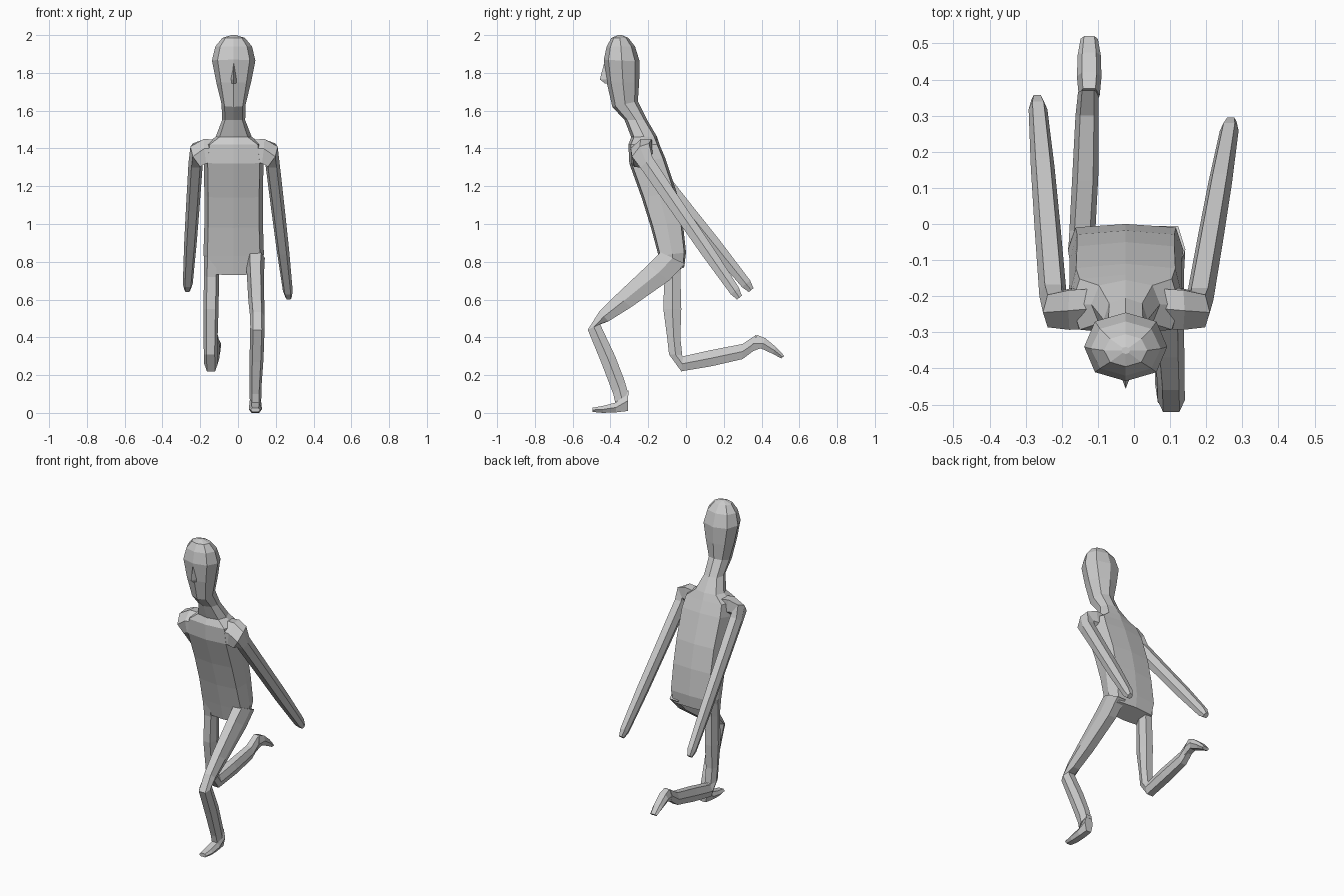
import bpy, bmesh
from mathutils import Vector as V

HEX = [(1, -.6), (1, .6), (0, 1), (-1, .6), (-1, -.6), (0, -1)]


def octagon(k):
    return [(1, 0), (k, k), (0, 1), (-k, k), (-1, 0), (-k, -k), (0, -1), (k, -k)]


def ring(c, u, v, shape=HEX):
    return [V(c) + V(u) * a + V(v) * b for a, b in shape]


def side_ring(front, back, x, w, shape=HEX):
    """Ring spanning two (y, z) points of the side outline, half width w."""
    f, b = V((x, *front)), V((x, *back))
    return ring((f + b) / 2, (f - b) / 2, (w, 0, 0), shape)


def loft(name, rings):
    bm = bmesh.new()
    rows = [[bm.verts.new(p) for p in r] for r in rings]
    n = len(rows[0])
    for a, b in zip(rows, rows[1:]):
        for i in range(n):
            j = (i + 1) % n
            bm.faces.new((a[i], a[j], b[j], b[i]))
    bm.faces.new(rows[0][::-1])
    bm.faces.new(rows[-1])
    bmesh.ops.recalc_face_normals(bm, faces=bm.faces)
    me = bpy.data.meshes.new(name)
    bm.to_mesh(me)
    bm.free()
    ob = bpy.data.objects.new(name, me)
    bpy.context.collection.objects.link(ob)
    return ob


# Torso, neck and head: front point, back point, half width, corner fullness
body = [
    ((-.12, .73), (-.01, .77), .145, .87), ((-.145, .83), (0, .85), .16, .87),
    ((-.185, .98), (-.018, 1.02), .155, .87), ((-.235, 1.14), (-.05, 1.17), .155, .87),
    ((-.30, 1.32), (-.11, 1.35), .158, .87), ((-.305, 1.42), (-.14, 1.42), .15, .85),
    ((-.29, 1.46), (-.155, 1.465), .095, .78), ((-.325, 1.55), (-.205, 1.55), .061, .75),
    ((-.39, 1.62), (-.255, 1.65), .064, .75), ((-.42, 1.75), (-.248, 1.75), .092, .74),
    ((-.435, 1.87), (-.245, 1.86), .115, .74), ((-.42, 1.94), (-.27, 1.94), .097, .73),
    ((-.395, 1.985), (-.305, 1.985), .06, .72), ((-.36, 2.0), (-.34, 2.0), .012, .72),
]
loft("body_and_head", [side_ring(f, b, -.023, w, octagon(k)) for f, b, w, k in body])

# Nose: small wedge
loft("nose", [[V((-.023 + dx, y, z)) for dx, y in ((-s, -.41), (0, tip), (s, -.41))]
              for z, s, tip in ((1.85, .006, -.434), (1.765, .018, -.456), (1.745, .016, -.43))])


# Arms: shoulder, bend, then straight back to the hand
def arm(name, s, top, hand):
    top, hand = V(top), V(hand)
    back = V((0, .774, .634))
    x0 = top.x
    rings = [
        ring((x0 - s * .10, -.235, 1.385), (0, .055, .02), (0, 0, .062)),
        ring((x0 - s * .05, -.235, 1.385), (0, .055, .025), (s * .008, -.005, .065)),
        ring((x0 - s * .004, -.235, 1.365), (0, .045, .035), (s * .032, -.01, .045)),
    ]
    for t, thick, w in ((0, .042, .038), (.35, .038, .036), (.65, .036, .033), (.95, .028, .026), (1, .016, .016)):
        rings.append(ring(top.lerp(hand, t), back * thick, (s * w, 0, 0)))
    loft(name, rings)


arm("right_arm", -1, (-.224, -.20, 1.325), (-.268, .345, .65))
arm("left_arm", 1, (.182, -.21, 1.325), (.268, .283, .61))

# Front leg: bent, foot planted
front_leg = [
    ((-.135, .85), (-.005, .79), .092, .05), ((-.20, .785), (-.09, .70), .092, .046),
    ((-.37, .625), (-.29, .56), .097, .042), ((-.46, .535), (-.41, .485), .102, .038),
    ((-.52, .44), (-.455, .47), .103, .038), ((-.45, .27), (-.375, .30), .098, .037),
    ((-.385, .10), (-.325, .17), .092, .032), ((-.375, .055), (-.305, .10), .092, .032),
]
loft("left_leg", [side_ring(f, b, x, w) for f, b, x, w in front_leg])
loft("left_foot", [side_ring(f, b, .092, w) for f, b, w in (
    ((-.305, .12), (-.308, .01), .03), ((-.37, .055), (-.37, .003), .034),
    ((-.44, .037), (-.44, 0), .034), ((-.495, .027), (-.495, .005), .026))])

# Back leg: thigh down, shin lifted behind
back_leg = [
    ((-.135, .83), (-.02, .83), -.135, .044), ((-.115, .72), (-.03, .74), -.14, .04),
    ((-.12, .55), (-.025, .55), -.143, .04), ((-.10, .40), (-.03, .40), -.145, .037),
    ((-.09, .31), (-.02, .305), -.145, .036), ((-.025, .22), (-.015, .30), -.143, .036),
    ((.14, .248), (.12, .33), -.135, .036), ((.30, .285), (.30, .365), -.13, .032),
    ((.36, .33), (.37, .412), -.127, .028),
]
loft("right_leg", [side_ring(f, b, x, w) for f, b, x, w in back_leg])
loft("right_foot", [side_ring(f, b, -.124, w) for f, b, w in (
    ((.335, .32), (.375, .413), .029), ((.395, .342), (.42, .395), .034),
    ((.46, .312), (.475, .35), .032), ((.505, .288), (.52, .302), .024))])
